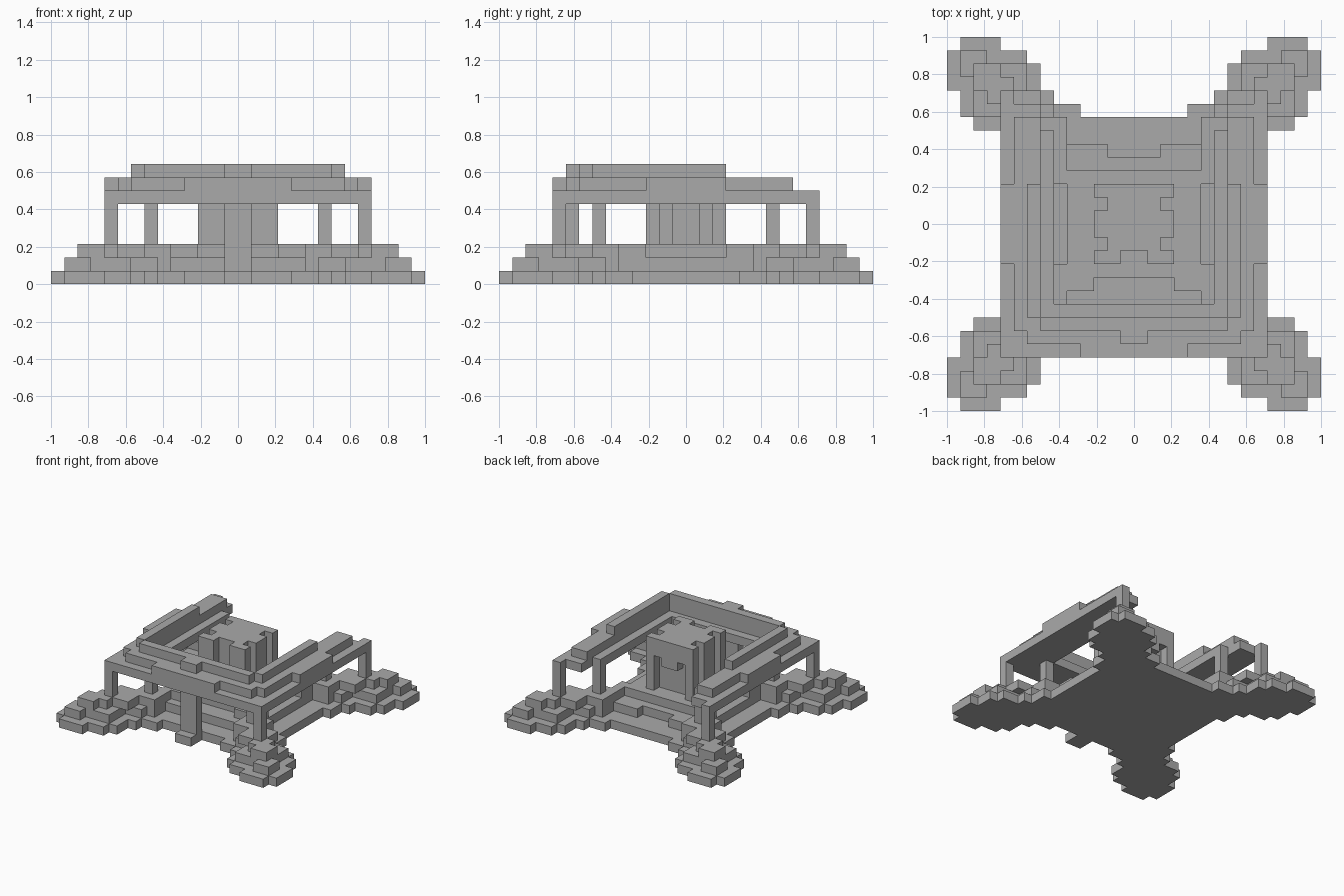
import bpy, bmesh, math
from mathutils import Vector

old = bpy.data.objects.get("Cube")
if old:
    bpy.data.objects.remove(old, do_unlink=True)

UNIT = 1 / 14

stone = bpy.data.materials.new("grey_stone")
stone.use_nodes = True
GREY = (0.4, 0.4, 0.4, 1)
stone.diffuse_color = GREY
stone.node_tree.nodes["Principled BSDF"].inputs["Base Color"].default_value = GREY


def block(x0, x1, y0, y1, z0, z1):
    """Unit cells of one box."""
    return {(x, y, z) for x in range(x0, x1) for y in range(y0, y1) for z in range(z0, z1)}


def mirror_x(cells):
    return cells | {(-1 - x, y, z) for x, y, z in cells}


def mirror_y(cells):
    return cells | {(x, -1 - y, z) for x, y, z in cells}


def diagonal(cells):
    return cells | {(y, x, z) for x, y, z in cells}


def four_way(boxes, z0, z1):
    """Boxes of one quarter, repeated over the diagonal and both axes."""
    cells = set()
    for b in boxes:
        cells |= block(*b, z0, z1)
    return mirror_y(mirror_x(diagonal(cells)))


def build(name, cells):
    """Skin the outside of a set of cells and merge its flat faces."""
    bm = bmesh.new()
    corners = {}

    def vert(p):
        if p not in corners:
            corners[p] = bm.verts.new(Vector(p) * UNIT)
        return corners[p]

    for c in sorted(cells):
        for axis in range(3):
            u, v = (axis + 1) % 3, (axis + 2) % 3
            for side in (0, 1):
                near = list(c)
                near[axis] += 2 * side - 1
                if tuple(near) in cells:
                    continue
                ring = []
                for du, dv in ((0, 0), (1, 0), (1, 1), (0, 1)):
                    p = list(c)
                    p[axis] += side
                    p[u] += du
                    p[v] += dv
                    ring.append(vert(tuple(p)))
                bm.faces.new(ring if side else ring[::-1])
    bmesh.ops.dissolve_limit(bm, angle_limit=math.radians(1),
                             verts=bm.verts[:], edges=bm.edges[:])
    mesh = bpy.data.meshes.new(name)
    bm.to_mesh(mesh)
    bm.free()
    mesh.materials.append(stone)
    obj = bpy.data.objects.new(name, mesh)
    bpy.context.collection.objects.link(obj)
    return obj


# Ground slab with four stepped feet and a front doorstep
slab = four_way([(0, 8, 0, 8), (4, 13, 8, 9), (6, 13, 9, 10), (7, 14, 10, 12),
                 (8, 14, 12, 13), (10, 13, 13, 14)], 0, 1)
slab |= mirror_x(block(0, 1, -10, -8, 0, 1))

# Second step, with a notch at the back
step = four_way([(0, 6, 0, 6), (5, 9, 6, 8), (7, 12, 8, 9),
                 (8, 12, 9, 11), (11, 13, 11, 13)], 1, 2)
step -= mirror_x(block(0, 2, 5, 6, 1, 2))

# Third step, with notches on the front and the sides
top_step = mirror_x(block(0, 5, -5, 4, 2, 3) | mirror_y(block(5, 6, 3, 6, 2, 3)))
top_step |= four_way([(5, 7, 5, 8), (7, 9, 7, 10), (9, 11, 9, 11), (10, 12, 10, 12)], 2, 3)
top_step -= mirror_x(block(0, 3, -5, -4, 2, 3))
build("stepped_base", slab | step | top_step)

# Posts under the roof ring
build("corner_posts", mirror_y(mirror_x(block(9, 10, 9, 10, 3, 6))))
build("inner_posts", mirror_y(mirror_x(block(6, 7, 6, 7, 3, 6))))
build("front_post", mirror_x(block(0, 1, -9, -8, 1, 6)))

# Roof ring, open at the back, in three narrowing courses
lower = block(0, 10, -10, -6, 6, 7) | block(9, 10, -10, 10, 6, 7)
lower |= block(7, 9, -7, 9, 6, 7) | block(6, 7, -7, 7, 6, 7)
middle = block(0, 8, -9, -7, 7, 8) | block(7, 9, -8, 8, 7, 8)
middle |= block(0, 4, -10, -9, 7, 8) | block(9, 10, -3, 3, 7, 8)
upper = block(0, 7, -8, -7, 8, 9) | block(7, 8, -7, 3, 8, 9)
upper |= block(0, 1, -9, -8, 8, 9)
build("roof_ring", mirror_x(lower | middle | upper))

# Central tower with grooves, and a doorway at the back
tower = mirror_x(block(0, 3, -3, 3, 2, 9))
tower -= mirror_x(mirror_y(block(2, 3, 1, 2, 3, 9)))
tower -= mirror_x(block(0, 1, -3, -2, 3, 9))
tower -= mirror_x(block(0, 2, 2, 3, 3, 7))
tower |= mirror_x(block(0, 1, 2, 3, 6, 7))
build("central_tower", tower)
